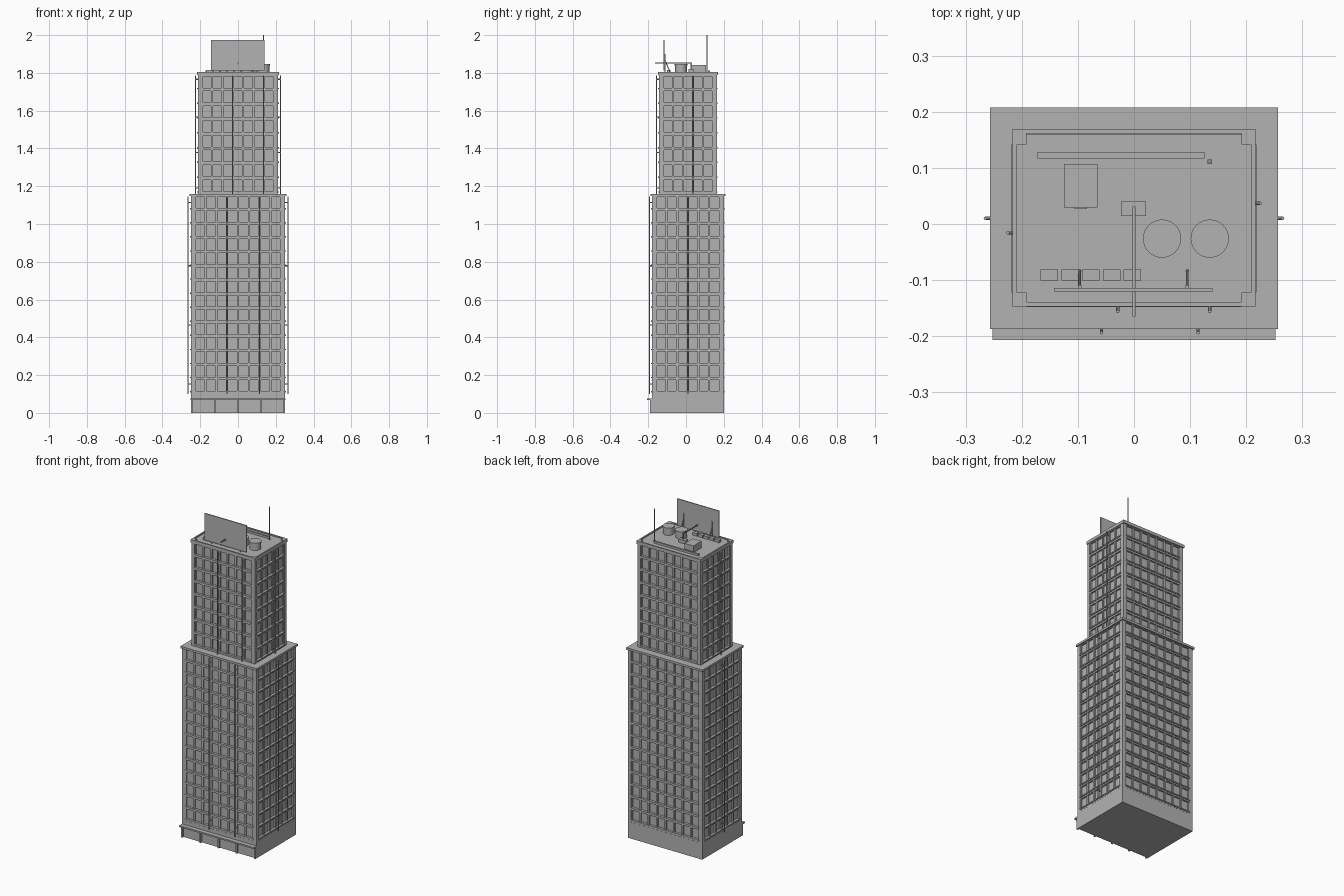
import bpy
import bmesh
from math import radians
from mathutils import Matrix, Vector

default = bpy.data.objects.get("Cube")
if default:
    bpy.data.objects.remove(default, do_unlink=True)

grey = bpy.data.materials.new("concrete_grey")
grey.use_nodes = True
colour = (0.45, 0.45, 0.45, 1)
grey.diffuse_color = colour
grey.node_tree.nodes["Principled BSDF"].inputs["Base Color"].default_value = colour


def add_box(bm, x0, x1, y0, y1, z0, z1):
    size = Matrix.Diagonal((x1 - x0, y1 - y0, z1 - z0, 1))
    centre = Matrix.Translation(((x0 + x1) / 2, (y0 + y1) / 2, (z0 + z1) / 2))
    bmesh.ops.create_cube(bm, size=1, matrix=centre @ size)


def add_rod(bm, start, end, radius, sides=8):
    a, b = Vector(start), Vector(end)
    turn = (b - a).to_track_quat("Z", "Y").to_matrix().to_4x4()
    bmesh.ops.create_cone(bm, cap_ends=True, segments=sides, radius1=radius, radius2=radius,
                          depth=(b - a).length, matrix=Matrix.Translation((a + b) / 2) @ turn)


def finish(name, bm, smooth=False):
    mesh = bpy.data.meshes.new(name)
    bm.to_mesh(mesh)
    bm.free()
    mesh.materials.append(grey)
    obj = bpy.data.objects.new(name, mesh)
    bpy.context.collection.objects.link(obj)
    if smooth:
        bpy.ops.object.select_all(action="DESELECT")
        obj.select_set(True)
        bpy.context.view_layer.objects.active = obj
        bpy.ops.object.shade_smooth_by_angle(angle=radians(40))
    return obj


def boxes(name, *bounds):
    bm = bmesh.new()
    for b in bounds:
        add_box(bm, *b)
    return finish(name, bm)


def ring(name, x, y0, y1, z0, z1, t):
    return boxes(name, (-x, x, y0, y0 + t, z0, z1), (-x, x, y1 - t, y1, z0, z1),
                 (-x, -x + t, y0 + t, y1 - t, z0, z1), (x - t, x, y0 + t, y1 - t, z0, z1))


def tower(name, hx, y0, y1, z0, z1, bays_x, bays_y, first, pitch, rows, height):
    """Glazed core with corner posts, piers, floor bands and projecting sills."""
    post, inset, proud = 0.021, 0.010, 0.005
    boxes(name + "_core", (-hx + inset, hx - inset, y0 + inset, y1 - inset, z0, z1))

    bm = bmesh.new()
    for xa in (-hx, hx - post):
        for ya in (y0, y1 - post):
            add_box(bm, xa, xa + post, ya, ya + post, z0, z1)
    finish(name + "_corner_posts", bm)

    xa, xb, ya, yb = -hx + post, hx - post, y0 + post, y1 - post
    piers = bmesh.new()
    w = 0.0055
    for i in range(bays_x + 1):
        x = xa + (xb - xa) * i / bays_x
        add_box(piers, x - w, x + w, y0 + 0.002, y0 + inset, z0, z1)
        add_box(piers, x - w, x + w, y1 - inset, y1 - 0.002, z0, z1)
    for i in range(bays_y + 1):
        y = ya + (yb - ya) * i / bays_y
        add_box(piers, -hx + 0.002, -hx + inset, y - w, y + w, z0, z1)
        add_box(piers, hx - inset, hx - 0.002, y - w, y + w, z0, z1)
    finish(name + "_piers", piers)

    # One band per floor line, each with a thin sill under the windows
    bands, sills = bmesh.new(), bmesh.new()
    for r in range(rows + 1):
        top = first + r * pitch if r < rows else z1
        bottom = max(z0, first + (r - 1) * pitch + height)
        levels = [(bands, bottom, top, 0)]
        if r < rows:
            levels.append((sills, top - 0.007, top, proud))
        for bm, za, zb, out in levels:
            add_box(bm, xa, xb, y0 - out, y0 + inset, za, zb)
            add_box(bm, xa, xb, y1 - inset, y1 + out, za, zb)
            add_box(bm, -hx - out, -hx + inset, ya, yb, za, zb)
            add_box(bm, hx - inset, hx + out, ya, yb, za, zb)
    finish(name + "_floor_bands", bands)
    finish(name + "_window_sills", sills)


# Street-level base with shopfront posts and canopy
boxes("base", (-0.25, 0.25, -0.18, 0.2, 0, 0.1))
bm = bmesh.new()
for i in range(5):
    x = -0.245 + 0.1225 * i
    add_box(bm, x - 0.005, x + 0.005, -0.191, -0.18, 0, 0.07)
finish("shopfront_posts", bm)
boxes("canopy", (-0.252, 0.252, -0.207, -0.18, 0.068, 0.077))

# Lower and upper blocks
tower("lower_block", 0.25, -0.18, 0.2, 0.1, 1.15, 8, 6, 0.116, 0.0745, 14, 0.059)
boxes("lower_roof_slab", (-0.257, 0.257, -0.187, 0.208, 1.147, 1.16))
tower("upper_block", 0.213, -0.143, 0.163, 1.16, 1.795, 7, 5, 1.173, 0.0783, 8, 0.061)
ring("roof_parapet", 0.2165, -0.147, 0.169, 1.788, 1.806, 0.008)
boxes("roof_slab", (-0.21, 0.21, -0.14, 0.16, 1.79, 1.8))
bm = bmesh.new()
for x in (-0.213, 0.192):
    for y in (-0.143, 0.142):
        add_box(bm, x, x + 0.021, y, y + 0.021, 1.795, 1.806)
finish("parapet_corners", bm)

# Drainpipes on the front and both sides, held by brackets
bm = bmesh.new()
pipes = [(-0.058, -0.194, 0), (0.114, -0.194, 0), (-0.265, 0.01, 0), (0.265, 0.01, 0),
         (-0.029, -0.156, 1), (0.135, -0.156, 1), (-0.225, -0.016, 1), (0.225, 0.037, 1)]
for x, y, upper in pipes:
    za, zb = (1.16, 1.785) if upper else (0.1, 1.145)
    add_rod(bm, (x, y, za), (x, y, zb), 0.003)
    inward = Vector((-0.016 if x > 0 else 0.016, 0)) if abs(x) > 0.2 else Vector((0, 0.016))
    for f in (0.05, 0.35, 0.65, 0.97):
        z = za + (zb - za) * f
        add_rod(bm, (x, y, z), (x + inward.x, y + inward.y, z), 0.003)
finish("drainpipes", bm, True)

# Billboard with back struts
boxes("billboard", (-0.143, 0.14, -0.12, -0.114, 1.812, 1.975))
bm = bmesh.new()
for x in (-0.097, 0.095):
    add_box(bm, x - 0.003, x + 0.003, -0.114, -0.109, 1.8, 1.9)
    add_rod(bm, (x, -0.083, 1.8), (x, -0.112, 1.87), 0.0025)
finish("billboard_struts", bm)

# Water tanks
bm = bmesh.new()
for x in (0.05, 0.135):
    add_rod(bm, (x, -0.026, 1.8), (x, -0.026, 1.841), 0.031, 32)
    add_rod(bm, (x, -0.026, 1.839), (x, -0.026, 1.846), 0.034, 32)
finish("water_tanks", bm, True)

# Roof hut, ventilation units and duct
boxes("roof_hut", (-0.125, -0.065, 0.029, 0.107, 1.8, 1.842))
boxes("hut_door", (-0.106, -0.084, 0.0265, 0.029, 1.8, 1.832))
bm = bmesh.new()
for i in range(5):
    x = -0.151 + 0.037 * i
    add_box(bm, x - 0.0155, x + 0.0155, -0.101, -0.081, 1.8, 1.816)
finish("ventilation_units", bm)
boxes("roof_duct", (-0.172, 0.126, 0.117, 0.128, 1.8, 1.812))

# Maintenance crane with an arm reaching over the front edge
boxes("crane_base", (-0.023, 0.021, 0.014, 0.04, 1.8, 1.82))
boxes("crane_arm", (-0.0025, 0.0025, -0.165, 0.031, 1.85, 1.856),
      (-0.0025, 0.0025, 0.025, 0.031, 1.82, 1.852))

# Antenna mast
boxes("antenna_foot", (0.131, 0.139, 0.107, 0.115, 1.8, 1.808))
bm = bmesh.new()
add_rod(bm, (0.135, 0.111, 1.8), (0.135, 0.111, 2.0), 0.003)
finish("antenna", bm, True)
